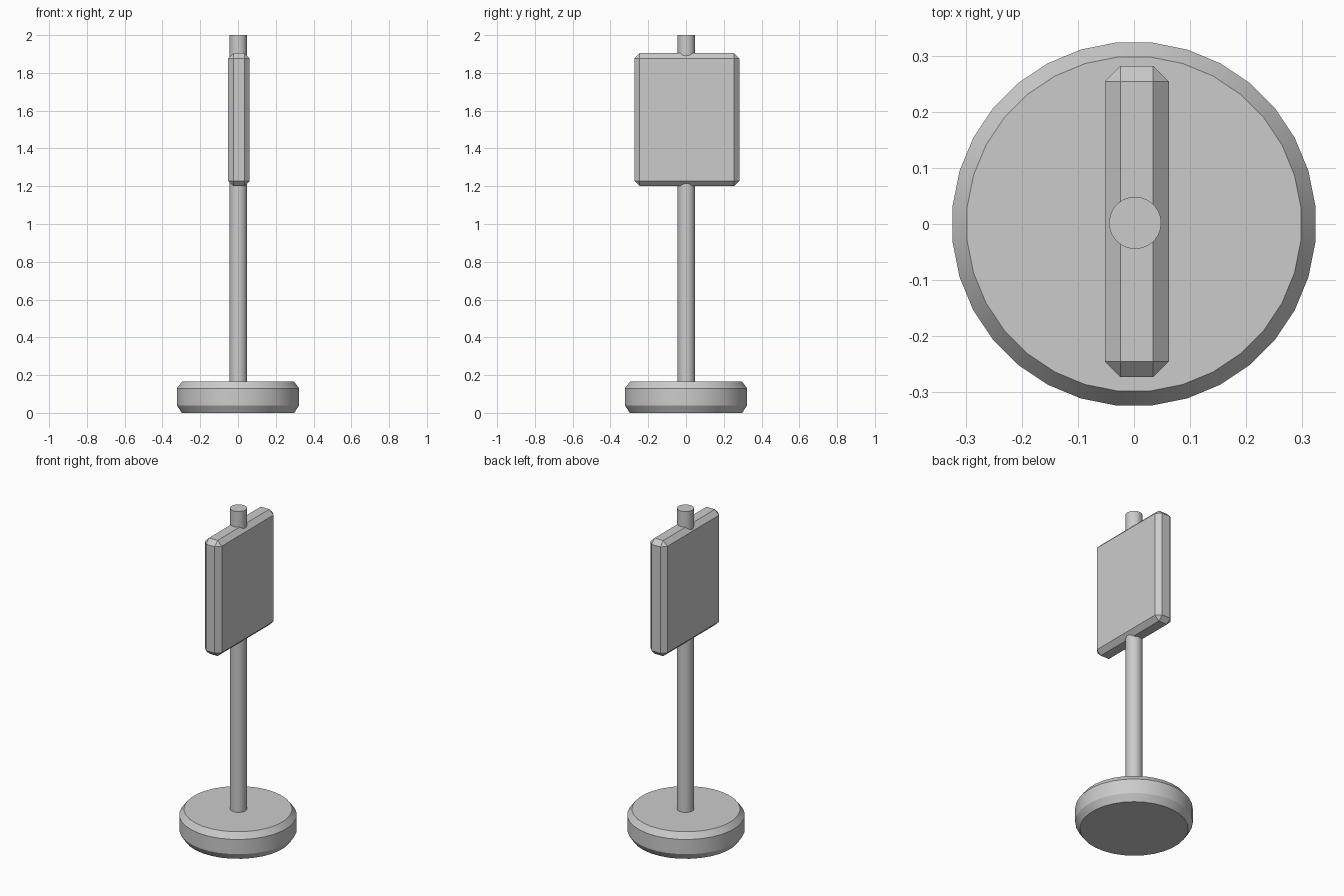
import bpy, bmesh, math
from mathutils import Matrix, Vector

if "Cube" in bpy.data.objects:
    bpy.data.objects.remove(bpy.data.objects["Cube"])


def make_object(name, bm):
    bmesh.ops.recalc_face_normals(bm, faces=bm.faces)
    mesh = bpy.data.meshes.new(name)
    bm.to_mesh(mesh)
    bm.free()
    obj = bpy.data.objects.new(name, mesh)
    bpy.context.collection.objects.link(obj)
    return obj


def lathe(name, profile, sides=32, centre=(0, 0)):
    """Stack rings of (radius, z) into a capped round solid, flat side facing +x."""
    bm = bmesh.new()
    rings = []
    for r, z in profile:
        angles = [(i + 0.5) * math.tau / sides for i in range(sides)]
        rings.append([bm.verts.new((centre[0] + r * math.cos(a),
                                    centre[1] + r * math.sin(a), z)) for a in angles])
    for low, high in zip(rings, rings[1:]):
        for i in range(sides):
            j = (i + 1) % sides
            bm.faces.new((low[i], low[j], high[j], high[i]))
    bm.faces.new(rings[0][::-1])
    bm.faces.new(rings[-1])
    obj = make_object(name, bm)
    bpy.ops.object.select_all(action='DESELECT')
    obj.select_set(True)
    bpy.context.view_layer.objects.active = obj
    bpy.ops.object.shade_smooth_by_angle(angle=math.radians(30))
    return obj


def chamfered_box(name, low, high, chamfer):
    low, high = Vector(low), Vector(high)
    bm = bmesh.new()
    bmesh.ops.create_cube(bm, size=1, matrix=Matrix.Translation((low + high) / 2)
                          @ Matrix.Diagonal((*(high - low), 1)))
    bmesh.ops.bevel(bm, geom=bm.edges[:], offset=chamfer, segments=1,
                    affect='EDGES', offset_type='OFFSET')
    return make_object(name, bm)


# Weighted round foot with chamfered rims
lathe("base", [(0.299, 0), (0.325, 0.04), (0.325, 0.13), (0.299, 0.165)])

# Upright post, running through the sign panel
lathe("pole", [(0.0465, 0.1), (0.0465, 2.0)], centre=(0.002, 0.002))

# Sign panel facing sideways
chamfered_box("sign_panel", (-0.052, -0.273, 1.2), (0.062, 0.282, 1.905), 0.028)
